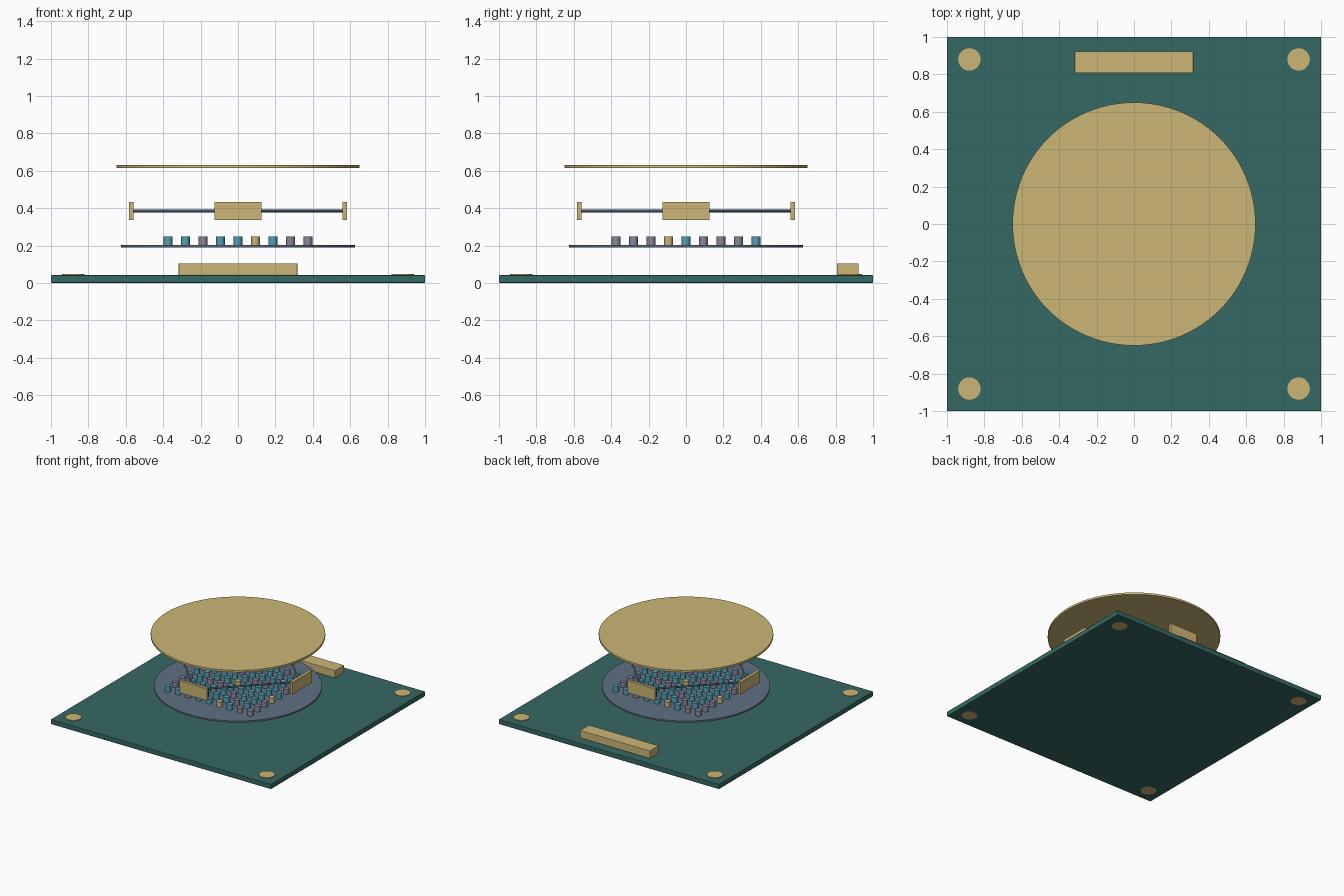
import bpy, math, random
from mathutils import Vector

cube = bpy.data.objects.get("Cube")
if cube:
    bpy.data.objects.remove(cube, do_unlink=True)


def material(name, rgb):
    m = bpy.data.materials.new(name)
    m.use_nodes = True
    m.diffuse_color = (*rgb, 1)
    m.node_tree.nodes["Principled BSDF"].inputs["Base Color"].default_value = (*rgb, 1)
    return m


green = material("board green", (0.036, 0.14, 0.123))
gold = material("pale gold", (0.6, 0.47, 0.18))
slate = material("slate blue", (0.115, 0.16, 0.225))
teal = material("light teal", (0.085, 0.36, 0.46))
grey = material("lilac grey", (0.25, 0.25, 0.33))


def finish(name, mat, bevel=0):
    ob = bpy.context.object
    ob.name = name
    ob.data.materials.append(mat)
    if bevel:
        mod = ob.modifiers.new("bevel", "BEVEL")
        mod.width = bevel
        mod.segments = 2
    return ob


def box(name, mat, center, size, bevel=0):
    bpy.ops.mesh.primitive_cube_add(size=1, location=center)
    bpy.context.object.scale = size
    bpy.ops.object.transform_apply(location=False, rotation=False, scale=True)
    return finish(name, mat, bevel)


def disc(name, mat, x, y, low, high, radius, sides):
    bpy.ops.mesh.primitive_cylinder_add(vertices=sides, radius=radius, depth=high - low,
                                        location=(x, y, (low + high) / 2))
    bpy.ops.object.shade_smooth_by_angle(angle=math.radians(40))
    return finish(name, mat)


def rod(name, mat, start, end, radius):
    a, b = Vector(start), Vector(end)
    bpy.ops.mesh.primitive_cylinder_add(vertices=12, radius=radius, depth=(b - a).length,
                                        location=(a + b) / 2)
    bpy.context.object.rotation_euler = (b - a).to_track_quat("Z", "Y").to_euler()
    bpy.ops.object.shade_smooth_by_angle(angle=math.radians(40))
    return finish(name, mat)


# Circuit board with four corner pads running through it
box("board", green, (0, 0, 0.0215), (2, 2, 0.041), 0.004)
for x in (-0.88, 0.88):
    for y in (-0.88, 0.88):
        disc("corner_pad", gold, x, y, 0, 0.047, 0.06, 32)

# Edge connector at the back
box("edge_connector", gold, (0, 0.865, 0.073), (0.635, 0.115, 0.063), 0.003)

# Chip disc
disc("chip_disc", slate, 0, 0, 0.191, 0.204, 0.625, 96)

# Grid of small cells, the same after half a turn
random.seed(4)
shade = {"t": teal, "g": grey, "y": gold}
front_row, right_column = "ttgttytgg", "gggytgggt"
cells = {}
for j in range(9):
    for i in range(9):
        if j == 0:
            key = front_row[i]
        elif i == 8:
            key = right_column[j]
        elif (8 - i, 8 - j) in cells:
            key = cells[8 - i, 8 - j]
        elif i == 0:
            key = right_column[8 - j]
        else:
            key = random.choice("tttttttgggyt")
        cells[i, j] = key
        disc("cell", shade[key], (i - 4) * 0.0935, (j - 4) * 0.0935, 0.203, 0.248, 0.023, 12)

# Four upright plates joined by a diamond of thin rods
ends = [(0.56, 0, 0.385), (0, 0.56, 0.385), (-0.56, 0, 0.385), (0, -0.56, 0.385)]
for k, start in enumerate(ends):
    plate = box("side_plate", gold, (0, 0, 0), (0.024, 0.25, 0.098))
    plate.location = (math.cos(k * math.pi / 2) * 0.572, math.sin(k * math.pi / 2) * 0.572, 0.385)
    plate.rotation_euler.z = k * math.pi / 2
    rod("link_rod", slate, start, ends[(k + 1) % 4], 0.007)

# Top cover
disc("top_cover", gold, 0, 0, 0.616, 0.632, 0.65, 96)
